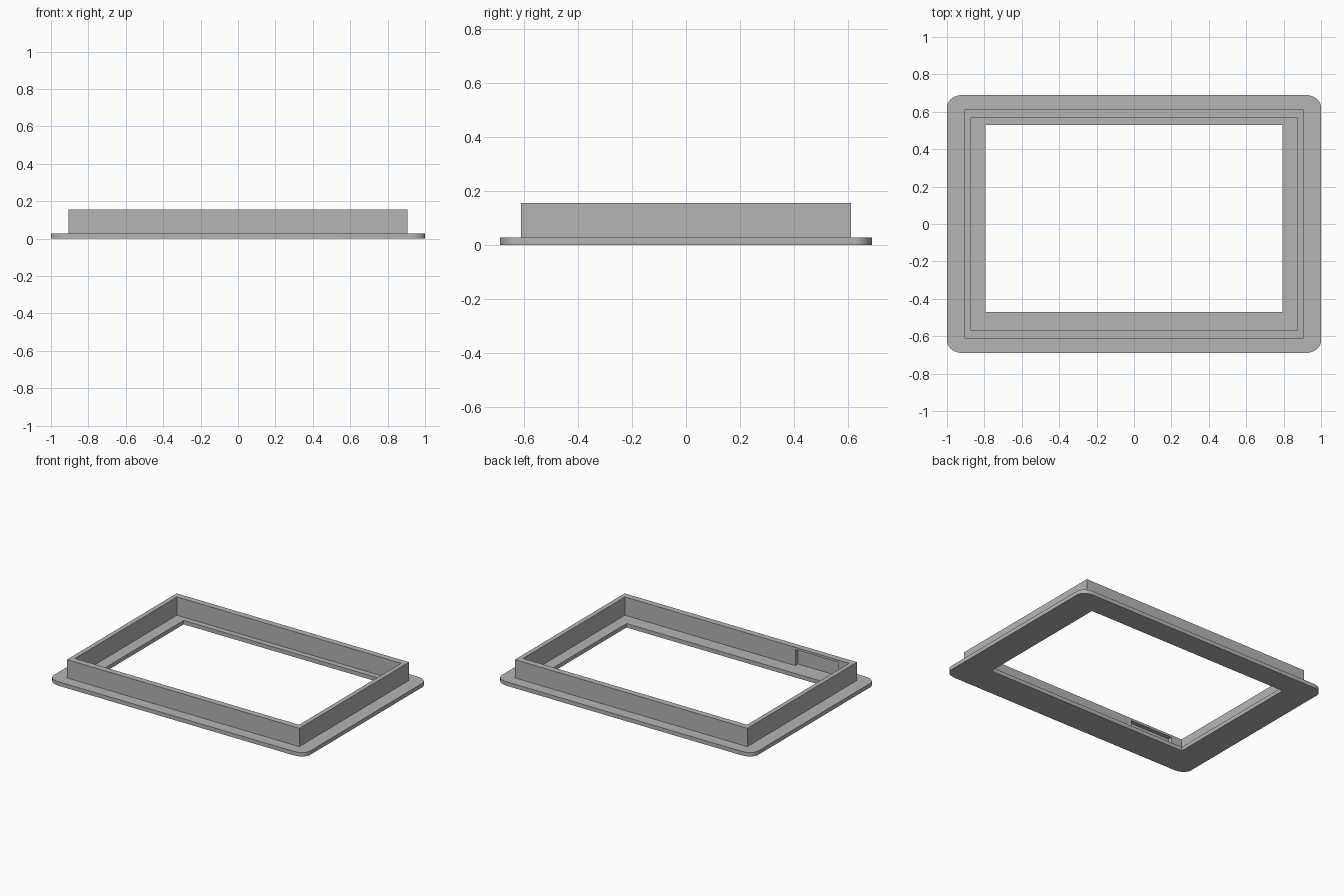
import bpy
import bmesh
from math import cos, sin, pi

cube = bpy.data.objects.get("Cube")
if cube:
    bpy.data.objects.remove(cube, do_unlink=True)

PLATE_TOP = 0.028
WALL_TOP = 0.157

grey = bpy.data.materials.new("plain grey")
grey.use_nodes = True
colour = (0.46, 0.46, 0.46, 1)
grey.diffuse_color = colour
grey.node_tree.nodes["Principled BSDF"].inputs["Base Color"].default_value = colour


def rectangle(x0, x1, y0, y1):
    return [(x0, y0), (x1, y0), (x1, y1), (x0, y1)]


def rounded_rectangle(hx, hy, rx, ry, steps=10):
    points = []
    for quarter, (sx, sy) in enumerate([(1, 1), (-1, 1), (-1, -1), (1, -1)]):
        for i in range(steps + 1):
            a = (quarter + i / steps) * pi / 2
            points.append((sx * (hx - rx) + rx * cos(a), sy * (hy - ry) + ry * sin(a)))
    return points


def slab(name, outline, z0, z1):
    """Extrude a flat outline from z0 up to z1."""
    bm = bmesh.new()
    base = bm.faces.new([bm.verts.new((x, y, z0)) for x, y in outline])
    top = bmesh.ops.extrude_face_region(bm, geom=[base], use_keep_orig=True)
    verts = [v for v in top["geom"] if isinstance(v, bmesh.types.BMVert)]
    bmesh.ops.translate(bm, verts=verts, vec=(0, 0, z1 - z0))
    bmesh.ops.recalc_face_normals(bm, faces=bm.faces)
    mesh = bpy.data.meshes.new(name)
    bm.to_mesh(mesh)
    bm.free()
    mesh.materials.append(grey)
    obj = bpy.data.objects.new(name, mesh)
    bpy.context.collection.objects.link(obj)
    return obj


def cut(target, cutter):
    """Subtract the cutter from the target and discard it."""
    mod = target.modifiers.new("cut", "BOOLEAN")
    mod.operation = "DIFFERENCE"
    mod.solver = "EXACT"
    mod.object = cutter
    bpy.context.view_layer.objects.active = target
    bpy.ops.object.modifier_apply(modifier=mod.name)
    bpy.data.objects.remove(cutter, do_unlink=True)


# Flat flange with rounded corners and an off-centre window
flange = slab("flange", rounded_rectangle(1, 0.69, 0.085, 0.065), 0, PLATE_TOP)
cut(flange, slab("window_cutter", rectangle(-0.794, 0.794, -0.471, 0.529), -0.1, 0.1))

# Upright rim standing on the flange
rim = slab("rim", rectangle(-0.906, 0.906, -0.611, 0.611), PLATE_TOP, WALL_TOP)
cut(rim, slab("rim_cutter", rectangle(-0.874, 0.874, -0.568, 0.568), -0.1, 0.3))

# Shallow pocket inside the front wall
cut(rim, slab("pocket_cutter", rectangle(-0.79, -0.455, -0.598, -0.5), -0.1, 0.141))

# Smooth the rounded corners, keep the other edges sharp
bpy.ops.object.select_all(action="DESELECT")
flange.select_set(True)
bpy.context.view_layer.objects.active = flange
bpy.ops.object.shade_smooth_by_angle(angle=pi / 6)
